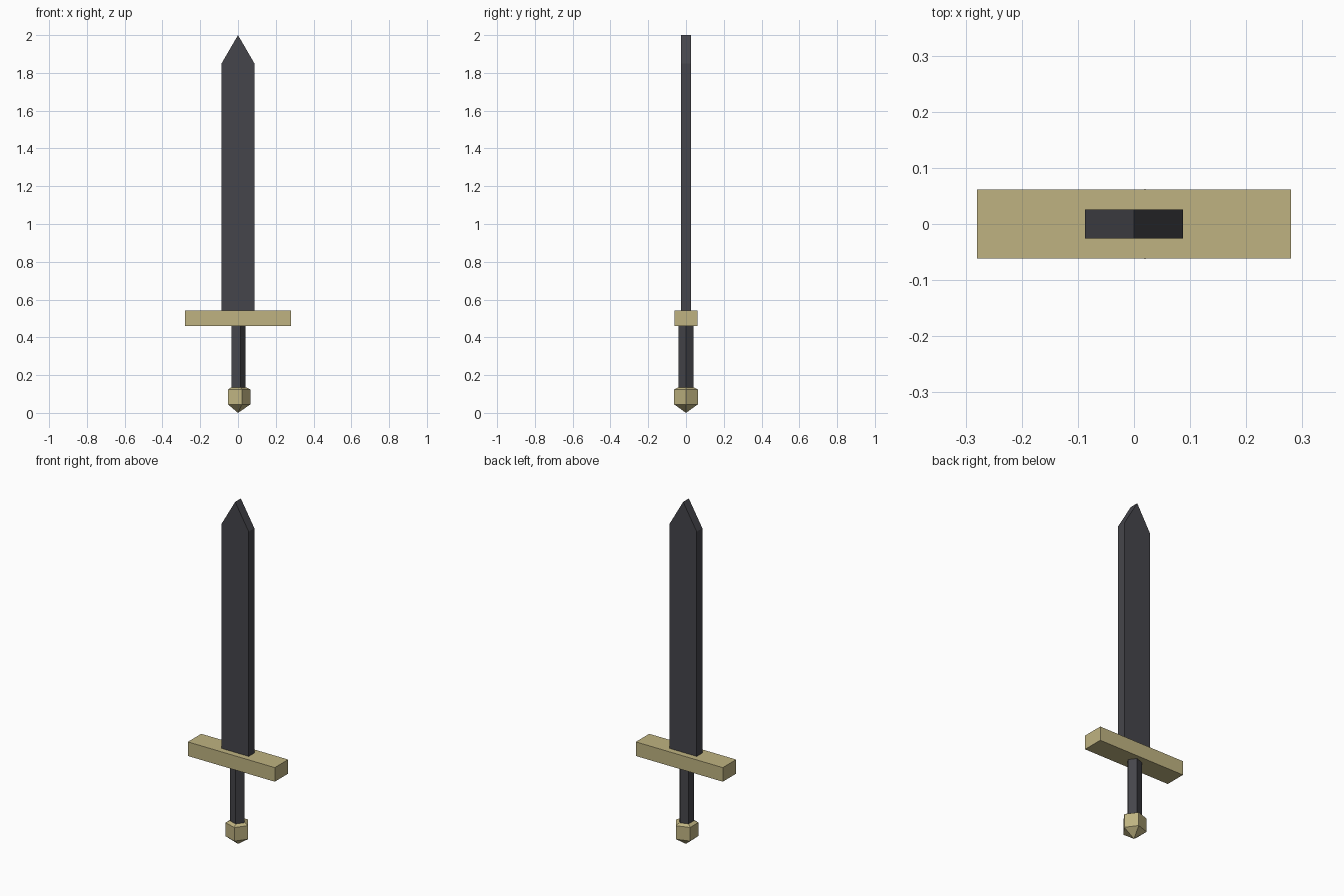
import bpy, bmesh
from math import cos, sin, tau

if "Cube" in bpy.data.objects:
    bpy.data.objects.remove(bpy.data.objects["Cube"], do_unlink=True)


def material(name, rgb):
    mat = bpy.data.materials.new(name)
    mat.use_nodes = True
    mat.diffuse_color = (*rgb, 1)
    mat.node_tree.nodes["Principled BSDF"].inputs["Base Color"].default_value = (*rgb, 1)
    return mat


STEEL = material("dark steel", (0.06, 0.06, 0.07))
BRASS = material("pale brass", (0.52, 0.45, 0.22))


def finish(name, bm, mat):
    bmesh.ops.recalc_face_normals(bm, faces=bm.faces)
    mesh = bpy.data.meshes.new(name)
    bm.to_mesh(mesh)
    bm.free()
    mesh.materials.append(mat)
    bpy.context.collection.objects.link(bpy.data.objects.new(name, mesh))


def slab(name, outline, half_depth, mat):
    """Extrude an x, z outline along y."""
    bm = bmesh.new()
    face = bm.faces.new([bm.verts.new((x, -half_depth, z)) for x, z in outline])
    new = bmesh.ops.extrude_face_region(bm, geom=[face])["geom"]
    verts = [v for v in new if isinstance(v, bmesh.types.BMVert)]
    bmesh.ops.translate(bm, verts=verts, vec=(0, 2 * half_depth, 0))
    finish(name, bm, mat)


def turned(name, profile, mat, sides=5):
    """Stack five-sided rings of given radius and height; zero radius is a point."""
    bm = bmesh.new()
    rings = []
    for r, z in profile:
        angles = [tau * i / sides for i in range(sides)]
        rings.append([bm.verts.new((r * cos(a), r * sin(a), z)) for a in angles])
    for low, high in zip(rings, rings[1:]):
        for i in range(sides):
            j = (i + 1) % sides
            bm.faces.new((low[i], low[j], high[j], high[i]))
    for (r, _), ring in zip((profile[0], profile[-1]), (rings[0], rings[-1])):
        if r > 0:
            bm.faces.new(ring)
    bmesh.ops.remove_doubles(bm, verts=bm.verts, dist=0.0001)
    finish(name, bm, mat)


# Flat blade with a pointed tip
slab("blade", [(-0.087, 0.53), (0.087, 0.53), (0.087, 1.85), (0, 2), (-0.087, 1.85)],
     0.026, STEEL)

# Straight crossguard
slab("crossguard", [(-0.28, 0.46), (0.28, 0.46), (0.28, 0.542), (-0.28, 0.542)],
     0.0615, BRASS)

# Five-sided grip
turned("grip", [(0.041, 0.11), (0.041, 0.47)], STEEL)

# Five-sided pommel with a pointed base and sloped top
turned("pommel", [(0, 0), (0.0655, 0.045), (0.0655, 0.124), (0.046, 0.134)], BRASS)
